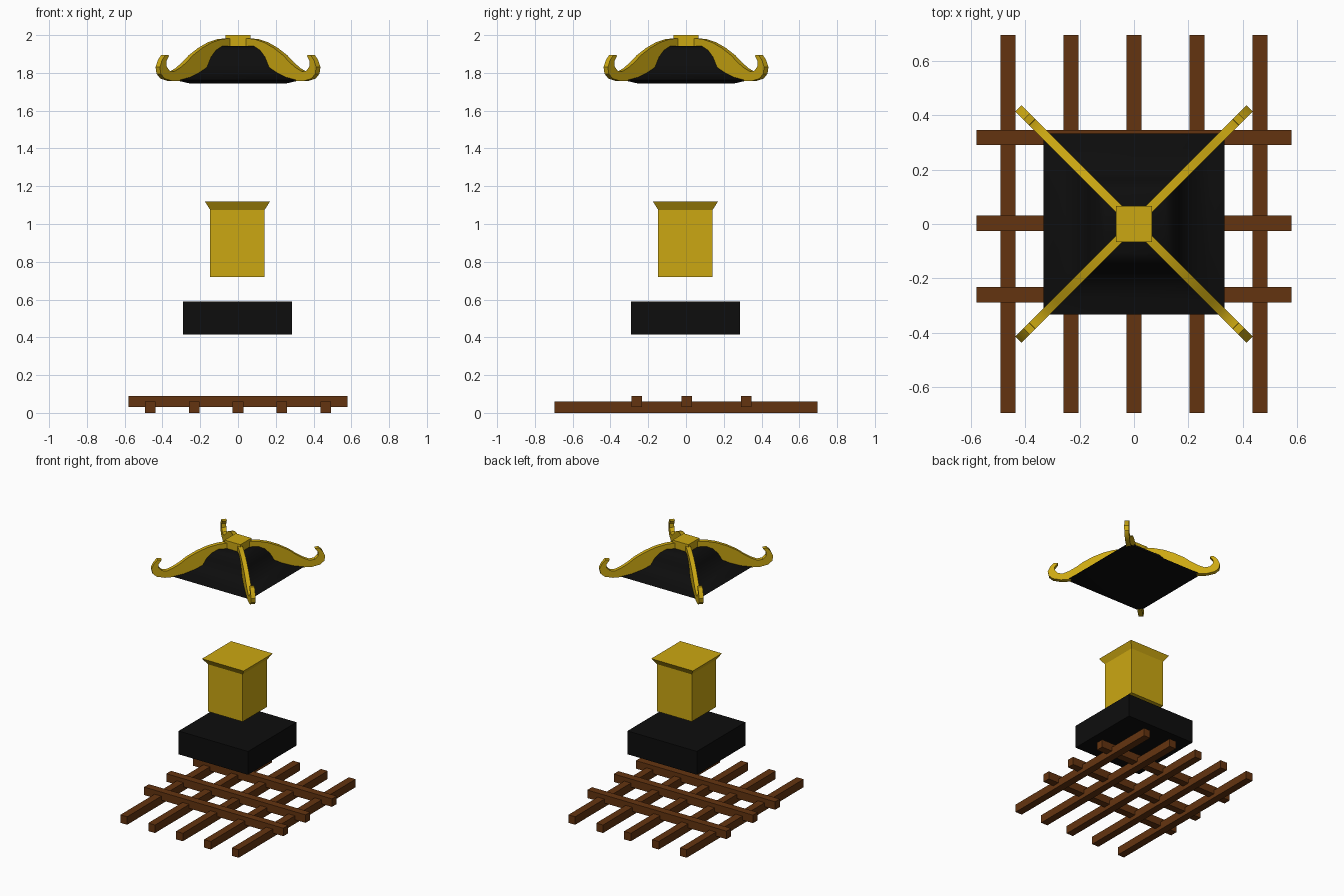
import bpy, bmesh, math
from mathutils import Matrix, Vector

cube = bpy.data.objects.get("Cube")
if cube:
    bpy.data.objects.remove(cube, do_unlink=True)


def material(name, rgb):
    m = bpy.data.materials.new(name)
    m.use_nodes = True
    m.diffuse_color = (*rgb, 1)
    bsdf = m.node_tree.nodes["Principled BSDF"]
    bsdf.inputs["Base Color"].default_value = (*rgb, 1)
    bsdf.inputs["Roughness"].default_value = 0.8
    return m


gold = material("gold", (0.6, 0.39, 0.006))
black = material("black", (0.004, 0.004, 0.004))
brown = material("brown wood", (0.127, 0.034, 0.005))


def finish(name, bm, mat, smooth=False):
    bmesh.ops.recalc_face_normals(bm, faces=bm.faces)
    mesh = bpy.data.meshes.new(name)
    bm.to_mesh(mesh)
    bm.free()
    mesh.materials.append(mat)
    ob = bpy.data.objects.new(name, mesh)
    bpy.context.collection.objects.link(ob)
    if smooth:
        bpy.ops.object.select_all(action='DESELECT')
        ob.select_set(True)
        bpy.context.view_layer.objects.active = ob
        bpy.ops.object.shade_smooth_by_angle(angle=math.radians(35))
    return ob


def box(name, centre, size, mat):
    bm = bmesh.new()
    bmesh.ops.create_cube(bm, size=1)
    bmesh.ops.scale(bm, vec=size, verts=bm.verts)
    bmesh.ops.translate(bm, vec=centre, verts=bm.verts)
    return finish(name, bm, mat)


def square_loft(name, profile, mat, offset=0, smooth=False):
    """Stack square rings given as (half width, height) and cap both ends."""
    bm = bmesh.new()
    corners = [(-1, -1), (1, -1), (1, 1), (-1, 1)]
    rings = [[bm.verts.new((sx * h + offset, sy * h + offset, z)) for sx, sy in corners]
             for h, z in profile]
    for a, b in zip(rings, rings[1:]):
        for i in range(4):
            j = (i + 1) % 4
            bm.faces.new((a[i], a[j], b[j], b[i]))
    bm.faces.new(rings[0])
    bm.faces.new(rings[-1])
    return finish(name, bm, mat, smooth)


# Lattice floor: long lower beams and crossing upper beams
for i in range(5):
    box(f"lower_beam_{i + 1}", ((i - 2) * 0.232, 0, 0.03), (0.056, 1.39, 0.06), brown)
for i, y in enumerate((-0.26, 0.003, 0.318)):
    box(f"upper_beam_{i + 1}", (0, y, 0.06), (1.158, 0.056, 0.06), brown)

# Black base block
box("base_block", (-0.002, -0.002, 0.502), (0.577, 0.577, 0.175), black)

# Gold body with flared top
square_loft("body", [(0.144, 0.72), (0.144, 1.075), (0.173, 1.12)], gold, -0.003)

# Concave roof with a shallow dished underside
square_loft("roof", [(0.26, 1.745), (0.333, 1.762), (0.277, 1.777), (0.224, 1.804),
                     (0.187, 1.83), (0.166, 1.883), (0.14, 1.92), (0.107, 1.942)],
            black, smooth=True)

# Gold cap on the roof
box("roof_cap", (0, 0, 1.968), (0.132, 0.132, 0.064), gold)

# Curled ribs along the four roof hips
top_edge = [(0.04, 1.985), (0.10, 1.978), (0.15, 1.961), (0.20, 1.932), (0.25, 1.893),
            (0.285, 1.855), (0.32, 1.825), (0.35, 1.807), (0.374, 1.812),
            (0.39, 1.835), (0.391, 1.862), (0.375, 1.893)]
under_edge = [(0.395, 1.895), (0.413, 1.868), (0.425, 1.83), (0.42, 1.795), (0.40, 1.77),
              (0.36, 1.757), (0.31, 1.758), (0.21, 1.79), (0.165, 1.83), (0.13, 1.9),
              (0.04, 1.93)]
half = 0.016
for k, name in enumerate(("back_left", "back_right", "front_right", "front_left")):
    bm = bmesh.new()
    verts = [bm.verts.new((r * math.sqrt(2), -half, z)) for r, z in top_edge + under_edge]
    face = bm.faces.new(verts)
    solid = bmesh.ops.extrude_face_region(bm, geom=[face])
    moved = [g for g in solid["geom"] if isinstance(g, bmesh.types.BMVert)]
    bmesh.ops.translate(bm, vec=Vector((0, 2 * half, 0)), verts=moved)
    turn = Matrix.Rotation(math.radians(45 + 90 * k), 4, 'Z')
    bmesh.ops.transform(bm, matrix=turn, verts=bm.verts)
    finish(f"roof_rib_{name}", bm, gold, smooth=True)
